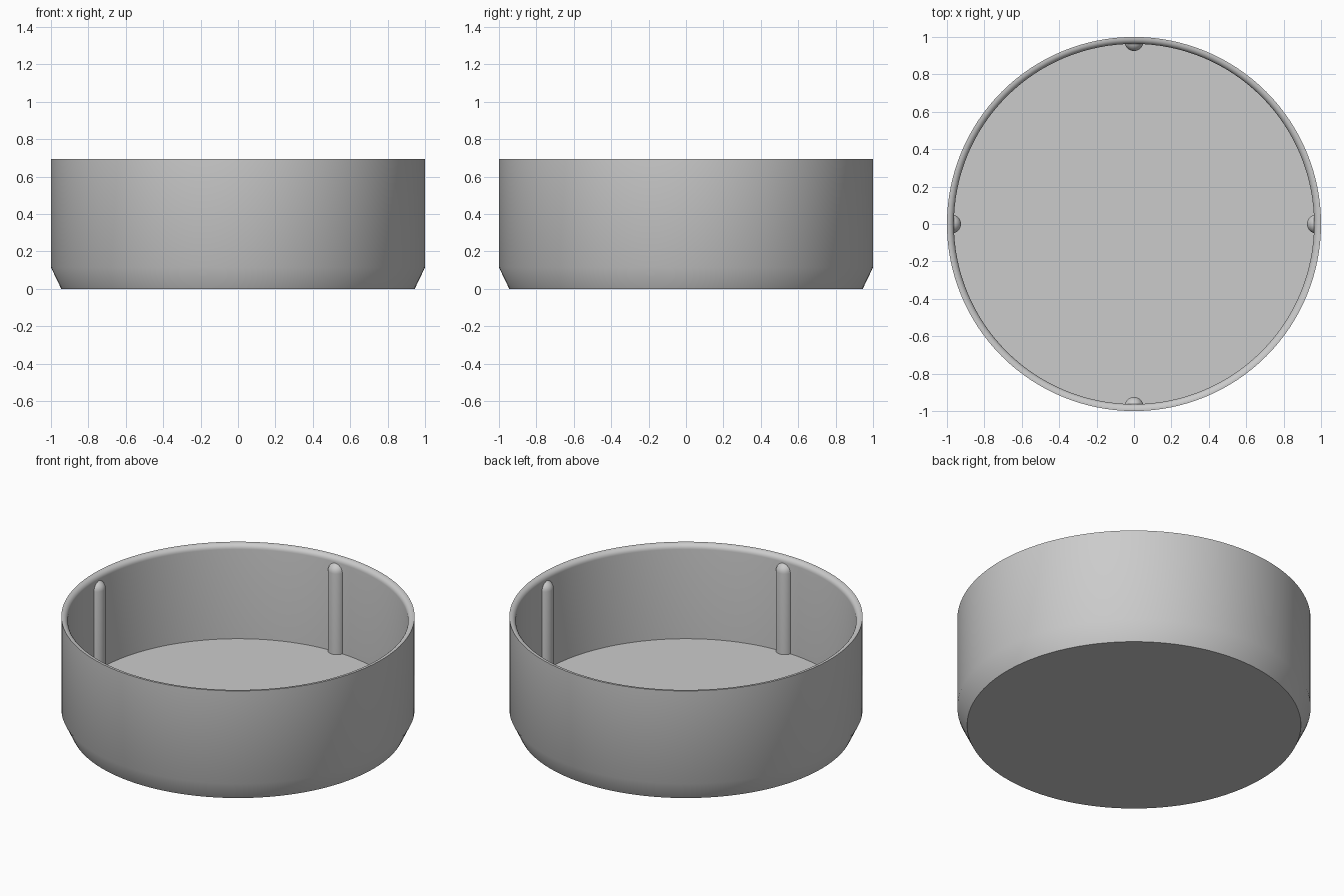
import bpy, bmesh
from math import sin, cos, pi, radians
from mathutils import Matrix, Vector

default = bpy.data.objects.get("Cube")
if default:
    bpy.data.objects.remove(default, do_unlink=True)

grey = bpy.data.materials.new("plain grey")
grey.use_nodes = True
colour = (0.6, 0.6, 0.6, 1)
grey.diffuse_color = colour
grey.node_tree.nodes["Principled BSDF"].inputs["Base Color"].default_value = colour

HEIGHT, FLOOR, INNER, FILLET = 0.695, 0.106, 0.963, 0.03


def lathe(name, profile, steps):
    """Spin an (r, z) profile around the z axis into a smooth object."""
    bm = bmesh.new()
    verts = [bm.verts.new((r, 0, z)) for r, z in profile]
    edges = [bm.edges.new(pair) for pair in zip(verts, verts[1:])]
    bmesh.ops.spin(bm, geom=verts + edges, cent=(0, 0, 0), axis=(0, 0, 1),
                   angle=2 * pi, steps=steps, use_merge=True)
    bmesh.ops.remove_doubles(bm, verts=bm.verts, dist=1e-5)
    bmesh.ops.recalc_face_normals(bm, faces=bm.faces)
    return bm


def finish(bm, name):
    mesh = bpy.data.meshes.new(name)
    bm.to_mesh(mesh)
    bm.free()
    mesh.materials.append(grey)
    obj = bpy.data.objects.new(name, mesh)
    bpy.context.collection.objects.link(obj)
    bpy.ops.object.select_all(action='DESELECT')
    obj.select_set(True)
    bpy.context.view_layer.objects.active = obj
    bpy.ops.object.shade_smooth_by_angle(angle=radians(35))
    return obj


# Round tray: chamfered foot, straight wall, rounded inner lip, flat floor
lip = [(INNER + FILLET * (1 - sin(a)), HEIGHT - FILLET * (1 - cos(a)))
       for a in (i * pi / 12 for i in range(7))]
body = [(0, 0), (0.945, 0), (1, 0.115), (1, HEIGHT)]
body += [(INNER + FILLET - FILLET * sin(i * pi / 12),
          HEIGHT - FILLET + FILLET * cos(i * pi / 12)) for i in range(7)]
body += [(INNER, FLOOR), (0, FLOOR)]
finish(lathe("tray", body, 128), "tray")

# Four domed posts set into the inner wall, trimmed inside its thickness
POST_R, POST_Z, POST_DIST = 0.05, 0.61, 0.975
post = [(0, FLOOR - 0.02), (POST_R, FLOOR - 0.02)]
post += [(POST_R * cos(i * pi / 12), POST_Z + POST_R * sin(i * pi / 12)) for i in range(6)]
post += [(0, POST_Z + POST_R)]
for i, side in enumerate(("left", "back", "right", "front")):
    bm = lathe("post", post, 32)
    bmesh.ops.translate(bm, verts=bm.verts, vec=(POST_DIST, 0, 0))
    cut = bmesh.ops.bisect_plane(bm, geom=bm.verts[:] + bm.edges[:] + bm.faces[:],
                                 plane_co=Vector((0.985, 0, 0)), plane_no=Vector((1, 0, 0)),
                                 clear_outer=True)
    bmesh.ops.holes_fill(bm, edges=[e for e in bm.edges if e.is_boundary], sides=0)
    bmesh.ops.rotate(bm, verts=bm.verts, cent=(0, 0, 0), matrix=Matrix.Rotation(i * pi / 2, 3, 'Z'))
    finish(bm, side + "_post")
